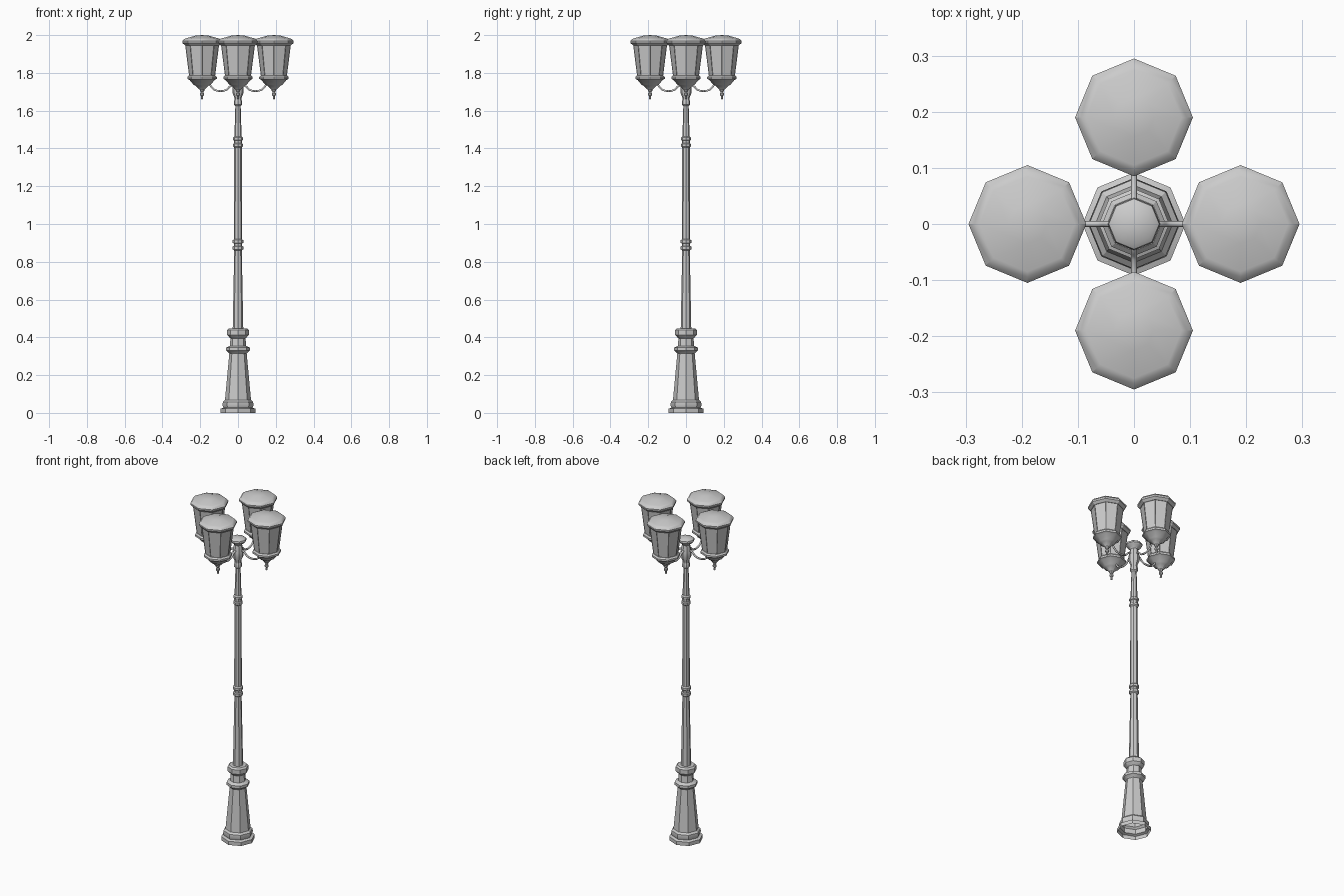
import bpy, bmesh, math
from mathutils import Matrix

if "Cube" in bpy.data.objects:
    bpy.data.objects.remove(bpy.data.objects["Cube"], do_unlink=True)

SIDES = 8
REACH = 0.19

metal = bpy.data.materials.new("grey metal")
metal.use_nodes = True
GREY = (0.6, 0.6, 0.6, 1)
metal.diffuse_color = GREY
metal.node_tree.nodes["Principled BSDF"].inputs["Base Color"].default_value = GREY


def smooth(ob):
    bpy.ops.object.select_all(action="DESELECT")
    ob.select_set(True)
    bpy.context.view_layer.objects.active = ob
    bpy.ops.object.shade_smooth_by_angle(angle=math.radians(30))


def lathe(name, profile, inset=None):
    """Octagonal turning of (radius, height) points listed bottom to top."""
    bm = bmesh.new()
    rings = []
    for r, z in profile:
        if r == 0:
            rings.append([bm.verts.new((0, 0, z))] * SIDES)
        else:
            rings.append([bm.verts.new((r * math.cos(i * math.tau / SIDES),
                                        r * math.sin(i * math.tau / SIDES), z))
                          for i in range(SIDES)])
    for low, high in zip(rings, rings[1:]):
        for i in range(SIDES):
            j = (i + 1) % SIDES
            corners = [low[i], low[j], high[j], high[i]]
            bm.faces.new(list(dict.fromkeys(corners)))
    if inset:
        bmesh.ops.inset_individual(bm, faces=bm.faces[:], thickness=inset, depth=0)
        panes = [f for f in bm.faces if all(len(v.link_faces) == 3 and not v.is_boundary
                                            for v in f.verts)]
        for f in panes:
            bmesh.ops.translate(bm, verts=f.verts[:], vec=f.normal * -0.002)
    mesh = bpy.data.meshes.new(name)
    bm.to_mesh(mesh)
    bm.free()
    mesh.materials.append(metal)
    ob = bpy.data.objects.new(name, mesh)
    bpy.context.collection.objects.link(ob)
    smooth(ob)
    return ob


# Pedestal, open underneath
lathe("pedestal", [(.092, 0), (.092, .022), (.077, .028), (.082, .04), (.08, .058),
                   (.069, .068), (.046, .315), (.053, .322), (.063, .33), (.063, .345),
                   (.043, .355), (.04, .395), (.046, .4), (.057, .412), (.057, .438),
                   (.048, .447), (.025, .447)])

# Tapering shaft with two banded joints
lathe("shaft", [(.028, .445), (.02, .86), (.028, .866), (.028, .88), (.022, .884),
                (.022, .896), (.028, .9), (.028, .914), (.021, .92),
                (.02, 1.405), (.026, 1.411), (.026, 1.424), (.021, 1.428),
                (.021, 1.442), (.026, 1.446), (.026, 1.458), (.019, 1.464),
                (.014, 1.63)])

# Vase-shaped hub and its cap
lathe("hub", [(.014, 1.625), (.021, 1.632), (.021, 1.652), (.018, 1.658), (.02, 1.672),
              (.03, 1.695), (.03, 1.725), (.022, 1.765), (.026, 1.772), (.04, 1.782),
              (.047, 1.79), (.045, 1.8), (.036, 1.806), (0, 1.812)])

# Lantern parts, modelled on the axis and then copied out to the four arms
parts = [
    lathe("lantern_finial", [(0, 1.658), (.006, 1.664), (.005, 1.676), (.011, 1.684),
                             (.011, 1.692), (.006, 1.698), (.012, 1.706), (.012, 1.712),
                             (.016, 1.716)]),
    lathe("lantern_base", [(.014, 1.712), (.034, 1.732), (.046, 1.738), (.066, 1.762),
                           (.078, 1.768), (.078, 1.779), (.07, 1.787), (0, 1.788)]),
    lathe("lantern_panes", [(.069, 1.785), (.09, 1.95)], inset=.01),
    lathe("lantern_roof", [(0, 1.945), (.09, 1.945), (.104, 1.958), (.105, 1.968),
                           (.094, 1.98), (.085, 1.983), (.035, 1.997), (0, 2.0)]),
]

# Swept arm dipping between hub and lantern
curve = bpy.data.curves.new("arm", "CURVE")
curve.dimensions = "3D"
curve.bevel_depth = .0055
curve.bevel_resolution = 1
curve.resolution_u = 5
path = [(.022, 1.735), (.043, 1.728), (.062, 1.71), (.115, 1.707), (.138, 1.722), (.155, 1.75)]
spline = curve.splines.new("BEZIER")
spline.bezier_points.add(len(path) - 1)
for point, (x, z) in zip(spline.bezier_points, path):
    point.co = (x, 0, z)
    point.handle_left_type = point.handle_right_type = "AUTO"
curve.materials.append(metal)
arm = bpy.data.objects.new("arm", curve)
bpy.context.collection.objects.link(arm)

for n, side in enumerate(("left", "back", "right", "front")):
    turn = Matrix.Rotation(n * math.pi / 2, 4, "Z")
    for part, out in [(p, REACH) for p in parts] + [(arm, 0)]:
        ob = part if n == 3 else part.copy()
        if n < 3:
            bpy.context.collection.objects.link(ob)
        ob.name = side + "_" + part.name
        ob.matrix_world = turn @ Matrix.Translation((out, 0, 0))
